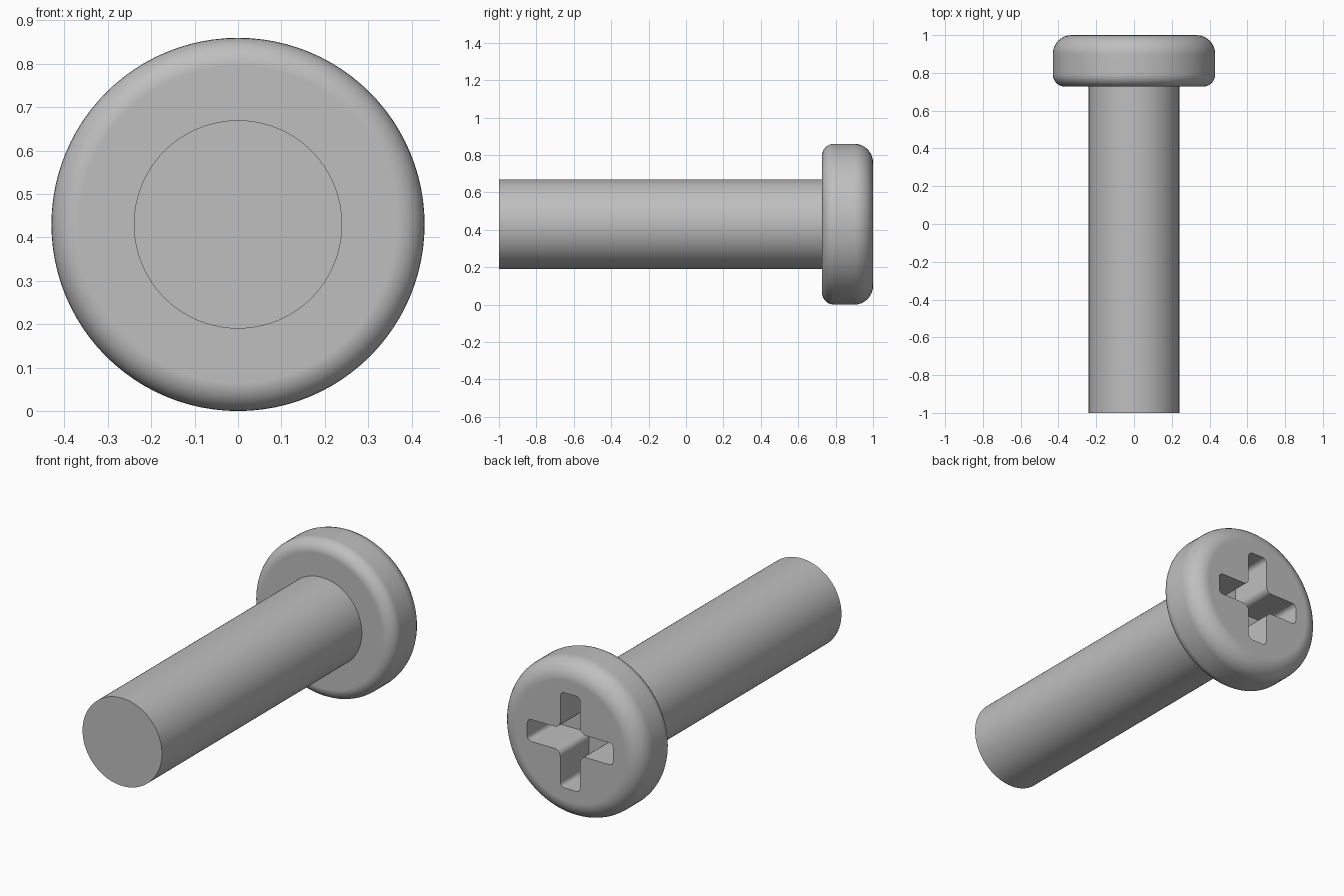
import bpy, bmesh
from math import radians, sin, cos, pi
from mathutils import Vector, Matrix

cube = bpy.data.objects.get("Cube")
if cube:
    bpy.data.objects.remove(cube, do_unlink=True)

HEAD_R, SHAFT_R = 0.43, 0.24
HEAD_FRONT, HEAD_BACK = 0.727, 1.0
AXIS = Vector((0, 0, HEAD_R))

steel = bpy.data.materials.new("grey steel")
steel.use_nodes = True
colour = (0.52, 0.52, 0.52, 1)
steel.diffuse_color = colour
steel.node_tree.nodes["Principled BSDF"].inputs["Base Color"].default_value = colour


def arc(cu, cv, r, start, end, steps=8):
    """Points of a circular arc, angles in degrees."""
    angles = [radians(start + (end - start) * i / steps) for i in range(steps + 1)]
    return [(cu + r * cos(a), cv + r * sin(a)) for a in angles]


def make_object(name, bm):
    bmesh.ops.recalc_face_normals(bm, faces=bm.faces)
    mesh = bpy.data.meshes.new(name)
    bm.to_mesh(mesh)
    bm.free()
    obj = bpy.data.objects.new(name, mesh)
    bpy.context.collection.objects.link(obj)
    mesh.materials.append(steel)
    return obj


def select_only(obj):
    bpy.ops.object.select_all(action='DESELECT')
    obj.select_set(True)
    bpy.context.view_layer.objects.active = obj


def lathe(name, profile, steps=96):
    """Turn (radius, y) points about the screw axis and cap both ends."""
    bm = bmesh.new()
    verts = [bm.verts.new((r, y, HEAD_R)) for r, y in profile]
    edges = [bm.edges.new(pair) for pair in zip(verts, verts[1:])]
    bmesh.ops.spin(bm, geom=verts + edges, cent=AXIS, axis=(0, 1, 0),
                   angle=2 * pi, steps=steps)
    bmesh.ops.remove_doubles(bm, verts=bm.verts, dist=0.0001)
    bmesh.ops.holes_fill(bm, edges=bm.edges, sides=0)
    return make_object(name, bm)


def smooth(obj):
    select_only(obj)
    bpy.ops.object.shade_smooth_by_angle(angle=radians(30))
    flat_caps = obj.modifiers.new("even shading", 'WEIGHTED_NORMAL')
    flat_caps.keep_sharp = True


# Plain cylindrical shaft
shaft = lathe("shaft", [(SHAFT_R, -1), (SHAFT_R, HEAD_FRONT + 0.005)])

# Head with a small fillet below and a larger one on top
r1, r2 = 0.065, 0.1
head = lathe("head",
             arc(HEAD_R - r1, HEAD_FRONT + r1, r1, -90, 0)
             + arc(HEAD_R - r2, HEAD_BACK - r2, r2, 0, 90))

# Cross recess: one rounded arm repeated four times, then cut from the head
arm, half, tip, inner, depth = 0.26, 0.06, 0.025, 0.035, 0.25
outline = (arc(arm - tip, tip - half, tip, -90, 0, 5)
           + arc(arm - tip, half - tip, tip, 0, 90, 5)
           + arc(half + inner, half + inner, inner, 270, 180, 5))
bm = bmesh.new()
ring = []
for k in range(4):
    turn = Matrix.Rotation(k * pi / 2, 3, 'Y')
    # negative z keeps the outline running in the direction of the turn
    ring += [bm.verts.new(turn @ Vector((u, HEAD_BACK - depth, -v)) + AXIS)
             for u, v in outline]
floor = bm.faces.new(ring)
walls = bmesh.ops.extrude_face_region(bm, geom=[floor], use_keep_orig=True)
top = [g for g in walls["geom"] if isinstance(g, bmesh.types.BMVert)]
bmesh.ops.translate(bm, verts=top, vec=(0, depth + 0.1, 0))
cutter = make_object("recess_cutter", bm)
cutter.hide_render = True

cut = head.modifiers.new("cross recess", 'BOOLEAN')
cut.operation = 'DIFFERENCE'
cut.solver = 'EXACT'
cut.object = cutter
select_only(head)
bpy.ops.object.modifier_apply(modifier=cut.name)
bpy.data.objects.remove(cutter, do_unlink=True)

for part in (shaft, head):
    smooth(part)
